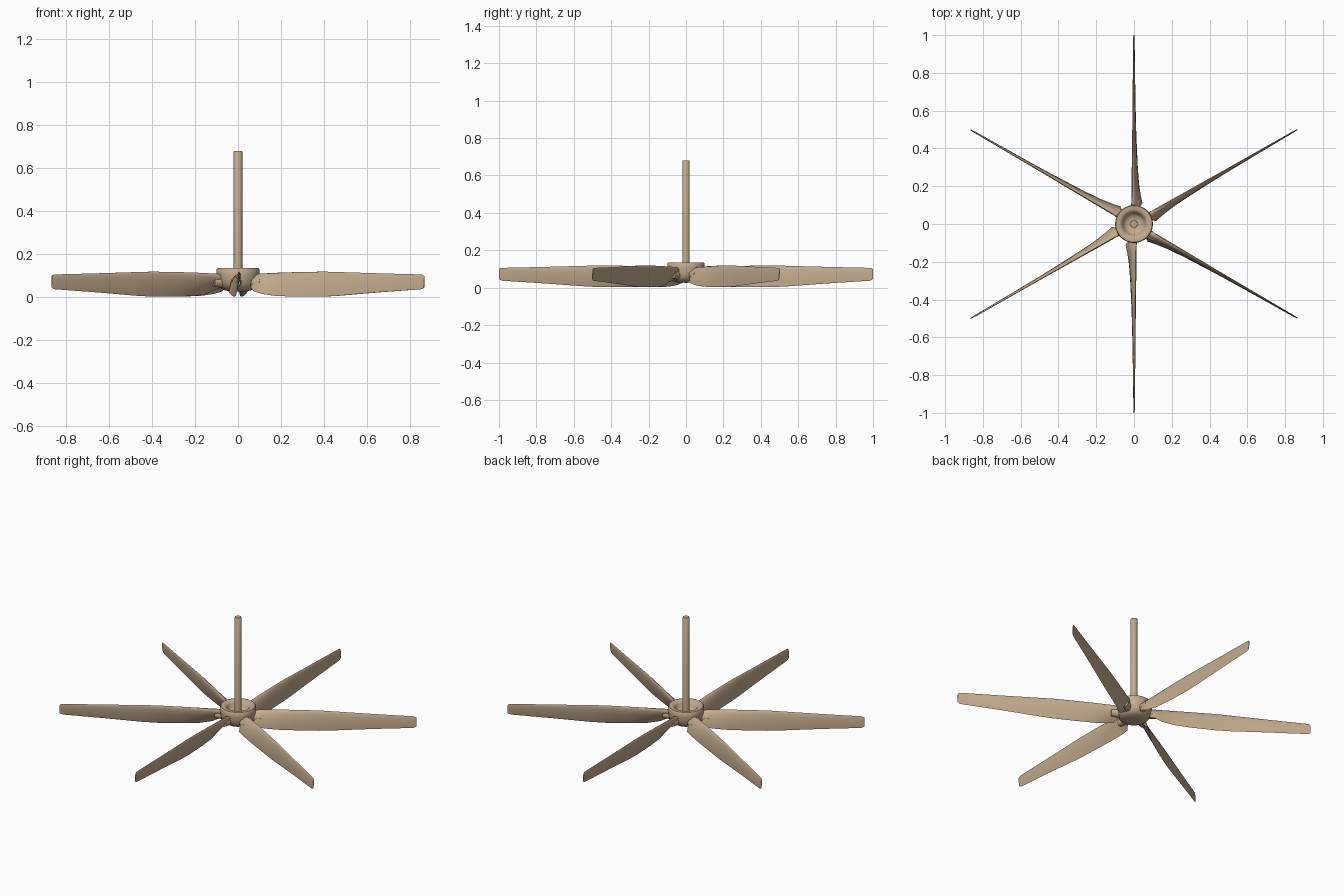
import bpy, bmesh, math
from mathutils import Matrix

if "Cube" in bpy.data.objects:
    bpy.data.objects.remove(bpy.data.objects["Cube"])

tan = bpy.data.materials.new("warm tan")
tan.diffuse_color = (0.55, 0.41, 0.27, 1)
tan.use_nodes = True
tan.node_tree.nodes["Principled BSDF"].inputs["Base Color"].default_value = tan.diffuse_color


def make_object(name, bm, angle=40):
    bmesh.ops.recalc_face_normals(bm, faces=bm.faces)
    mesh = bpy.data.meshes.new(name)
    bm.to_mesh(mesh)
    bm.free()
    mesh.materials.append(tan)
    obj = bpy.data.objects.new(name, mesh)
    bpy.context.collection.objects.link(obj)
    bpy.ops.object.select_all(action='DESELECT')
    obj.select_set(True)
    bpy.context.view_layer.objects.active = obj
    bpy.ops.object.shade_smooth_by_angle(angle=math.radians(angle))
    return obj


def lathe(name, profile, steps=48):
    bm = bmesh.new()
    verts = [bm.verts.new((r, 0, z)) for r, z in profile]
    edges = [bm.edges.new(pair) for pair in zip(verts, verts[1:])]
    bmesh.ops.spin(bm, geom=verts + edges, cent=(0, 0, 0), axis=(0, 0, 1),
                   angle=2 * math.pi, steps=steps)
    bmesh.ops.remove_doubles(bm, verts=bm.verts, dist=1e-5)
    return make_object(name, bm)


# Hub: rounded bowl below, straight wall, hollow at the top
lathe("hub", [(0, .026), (.04, .028), (.065, .033), (.083, .045), (.093, .062),
              (.098, .085), (.1, .105), (.1, .13), (.096, .135), (.078, .135),
              (.068, .131), (.06, .12), (.055, .105), (.045, .096), (.03, .092),
              (0, .092)])

# Hanging rod
lathe("rod", [(0, .07), (.02, .07), (.02, .677), (.018, .68), (0, .68)], 24)

# Blade stations: distance out, top edge x and z, bottom edge x and z, thickness
STATIONS = [
    (.085, -.006, .098, .026, .042, .030),
    (.110, -.010, .109, .045, .028, .030),
    (.150, -.009, .111, .036, .015, .028),
    (.220, -.008, .114, .026, .006, .024),
    (.320, -.007, .117, .019, .003, .020),
    (.460, -.006, .119, .013, .003, .016),
    (.540, -.005, .117, .010, .007, .014),
    (.760, -.004, .111, .006, .023, .010),
    (.980, -.003, .106, .003, .037, .006),
    (.994, -.002, .104, .002, .041, .005),
    (1.00, -.002, .098, .002, .047, .004)]
SECTION = [0, .03, .1, .25, .45, .7, .9, 1]   # positions along the chord


def airfoil(xt, zt, xb, zb, thick):
    """Outline running down one side of the blade and back up the other."""
    dx, dz = xb - xt, zb - zt
    length = math.hypot(dx, dz)
    nx, nz = -dz / length, dx / length
    path = [(s, 1) for s in SECTION] + [(s, -1) for s in SECTION[-2:0:-1]]
    points = []
    for s, side in path:
        h = side * thick * 1.3 * math.sqrt(s) * (1 - s)
        points.append((xt + dx * s + nx * h, zt + dz * s + nz * h))
    return points


def blade(index):
    bm = bmesh.new()
    rings = [[bm.verts.new((x, y, z)) for x, z in airfoil(*rest)]
             for y, *rest in STATIONS]
    for a, b in zip(rings, rings[1:]):
        for i in range(len(a)):
            j = (i + 1) % len(a)
            bm.faces.new((a[i], a[j], b[j], b[i]))
    bm.faces.new(rings[0])
    bm.faces.new(rings[-1])
    turn = Matrix.Rotation(math.radians(60 * index), 4, 'Z')
    bm.transform(turn)
    make_object(f"blade_{index + 1}", bm)

    # Round stub joining the blade to the hub
    stub = bmesh.new()
    place = (turn @ Matrix.Translation((.008, .095, .07))
             @ Matrix.Rotation(math.radians(-90), 4, 'X'))
    bmesh.ops.create_cone(stub, cap_ends=True, segments=20, radius1=.028,
                          radius2=.02, depth=.07, matrix=place)
    make_object(f"blade_stub_{index + 1}", stub)


for k in range(6):
    blade(k)
